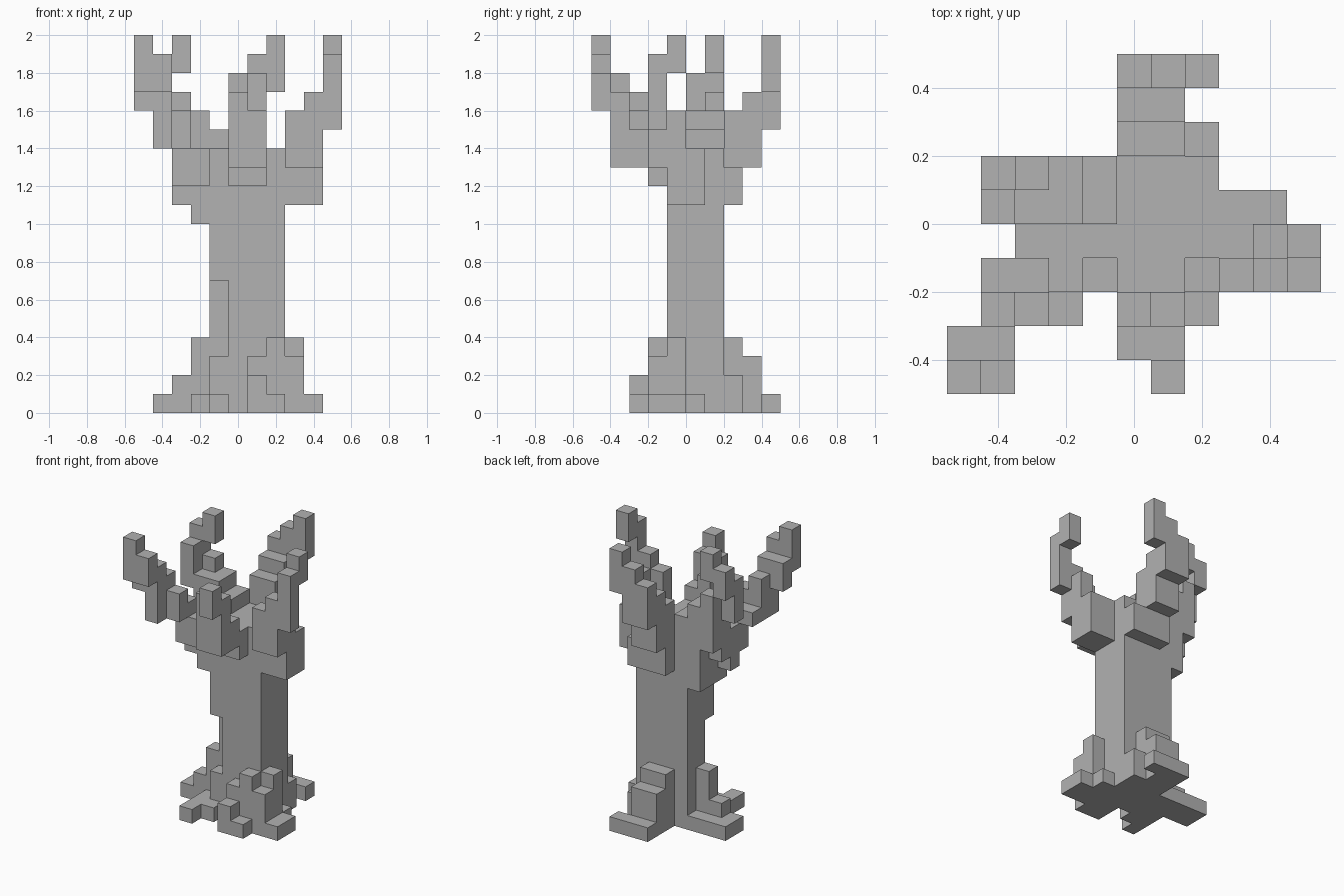
import bpy
import bmesh
from mathutils import Vector

CELL = 0.1
ORIGIN = Vector((-0.55, -0.5, 0.0))

default_cube = bpy.data.objects.get("Cube")
if default_cube:
    bpy.data.objects.remove(default_cube, do_unlink=True)

# One flat grey for the whole tree
grey = bpy.data.materials.new("plain_grey")
grey.use_nodes = True
colour = (0.445, 0.445, 0.445, 1.0)
grey.diffuse_color = colour
grey.node_tree.nodes["Principled BSDF"].inputs["Base Color"].default_value = colour

parts = {}       # part name -> set of filled grid cells
occupied = set()


def block(part, across, depth, height):
    """Fill a block of grid cells; each argument is a (start, end) pair."""
    cells = parts.setdefault(part, set())
    for i in range(*across):
        for j in range(*depth):
            for k in range(*height):
                if (i, j, k) not in occupied:
                    occupied.add((i, j, k))
                    cells.add((i, j, k))


def column(part, i, j, bottom, top):
    """Fill a single upright column of cells."""
    block(part, (i, i + 1), (j, j + 1), (bottom, top))


def build(part, cells):
    """Skin the exposed sides of a part's cells, then merge flat areas."""
    mesh = bpy.data.meshes.new(part)
    bm = bmesh.new()
    for cell in cells:
        for axis in range(3):
            for side in (0, 1):
                neighbour = list(cell)
                neighbour[axis] += side * 2 - 1
                if tuple(neighbour) in occupied:
                    continue
                u, v = (axis + 1) % 3, (axis + 2) % 3
                corners = []
                for du, dv in ((0, 0), (1, 0), (1, 1), (0, 1)):
                    point = Vector(cell)
                    point[axis] += side
                    point[u] += du
                    point[v] += dv
                    corners.append(bm.verts.new(ORIGIN + point * CELL))
                if side == 0:
                    corners.reverse()
                bm.faces.new(corners)
    bmesh.ops.remove_doubles(bm, verts=bm.verts, dist=CELL / 100)
    bmesh.ops.dissolve_limit(bm, angle_limit=0.01, verts=bm.verts, edges=bm.edges)
    bm.to_mesh(mesh)
    bm.free()
    mesh.materials.append(grey)
    obj = bpy.data.objects.new(part, mesh)
    bpy.context.collection.objects.link(obj)


# Trunk with a stepped shoulder on one side
block("trunk", (5, 8), (4, 7), (0, 14))
block("trunk", (4, 5), (5, 7), (0, 14))
column("trunk", 4, 4, 7, 14)
column("trunk", 3, 4, 10, 14)
column("trunk", 2, 4, 11, 14)

# Front right branch
branch = "front_right_branch"
block(branch, (2, 4), (3, 4), (12, 14))
block(branch, (1, 3), (3, 4), (14, 15))
column(branch, 2, 2, 14, 16)
column(branch, 1, 2, 14, 17)
column(branch, 1, 1, 14, 18)
column(branch, 0, 1, 16, 18)
column(branch, 1, 0, 17, 19)
column(branch, 0, 0, 17, 20)

# Right branch
branch = "right_branch"
block(branch, (4, 5), (5, 7), (14, 15))
block(branch, (3, 4), (5, 7), (10, 16))
column(branch, 2, 5, 12, 16)
column(branch, 2, 6, 13, 17)
column(branch, 1, 5, 15, 18)
column(branch, 1, 6, 17, 19)
column(branch, 2, 6, 18, 20)

# Front branch
branch = "front_branch"
block(branch, (5, 7), (3, 4), (12, 14))
column(branch, 5, 2, 13, 16)
column(branch, 6, 2, 13, 15)
column(branch, 5, 1, 13, 17)
column(branch, 6, 1, 13, 17)
column(branch, 6, 0, 16, 18)

# Left branch
branch = "left_branch"
block(branch, (8, 10), (4, 6), (11, 14))
column(branch, 9, 4, 14, 16)
column(branch, 8, 3, 13, 16)
column(branch, 9, 3, 13, 17)
column(branch, 10, 3, 15, 19)
column(branch, 10, 4, 18, 20)

# Back branch
branch = "back_branch"
block(branch, (5, 7), (7, 8), (11, 16))
column(branch, 7, 7, 11, 13)
block(branch, (5, 7), (8, 9), (13, 17))
column(branch, 5, 9, 15, 18)
column(branch, 6, 9, 15, 19)
column(branch, 7, 9, 17, 20)

# Front root
column("front_root", 6, 2, 0, 2)
column("front_root", 7, 2, 0, 1)
column("front_root", 6, 3, 0, 3)
column("front_root", 7, 3, 0, 4)

# Left root
column("left_root", 8, 4, 0, 4)
column("left_root", 8, 3, 0, 3)
column("left_root", 8, 5, 0, 1)
block("left_root", (9, 10), (3, 5), (0, 1))

# Right roots
root = "right_root"
column(root, 4, 4, 0, 3)
column(root, 3, 5, 0, 4)
column(root, 2, 5, 0, 2)
column(root, 1, 5, 0, 1)
block(root, (1, 4), (6, 7), (0, 1))
block(root, (3, 5), (3, 4), (0, 1))
column(root, 3, 4, 0, 1)
column(root, 3, 2, 0, 1)

# Back root
block("back_root", (5, 7), (7, 8), (0, 4))
block("back_root", (5, 7), (8, 9), (0, 3))
block("back_root", (5, 8), (9, 10), (0, 1))
column("back_root", 7, 7, 0, 2)

for part, cells in parts.items():
    build(part, cells)
